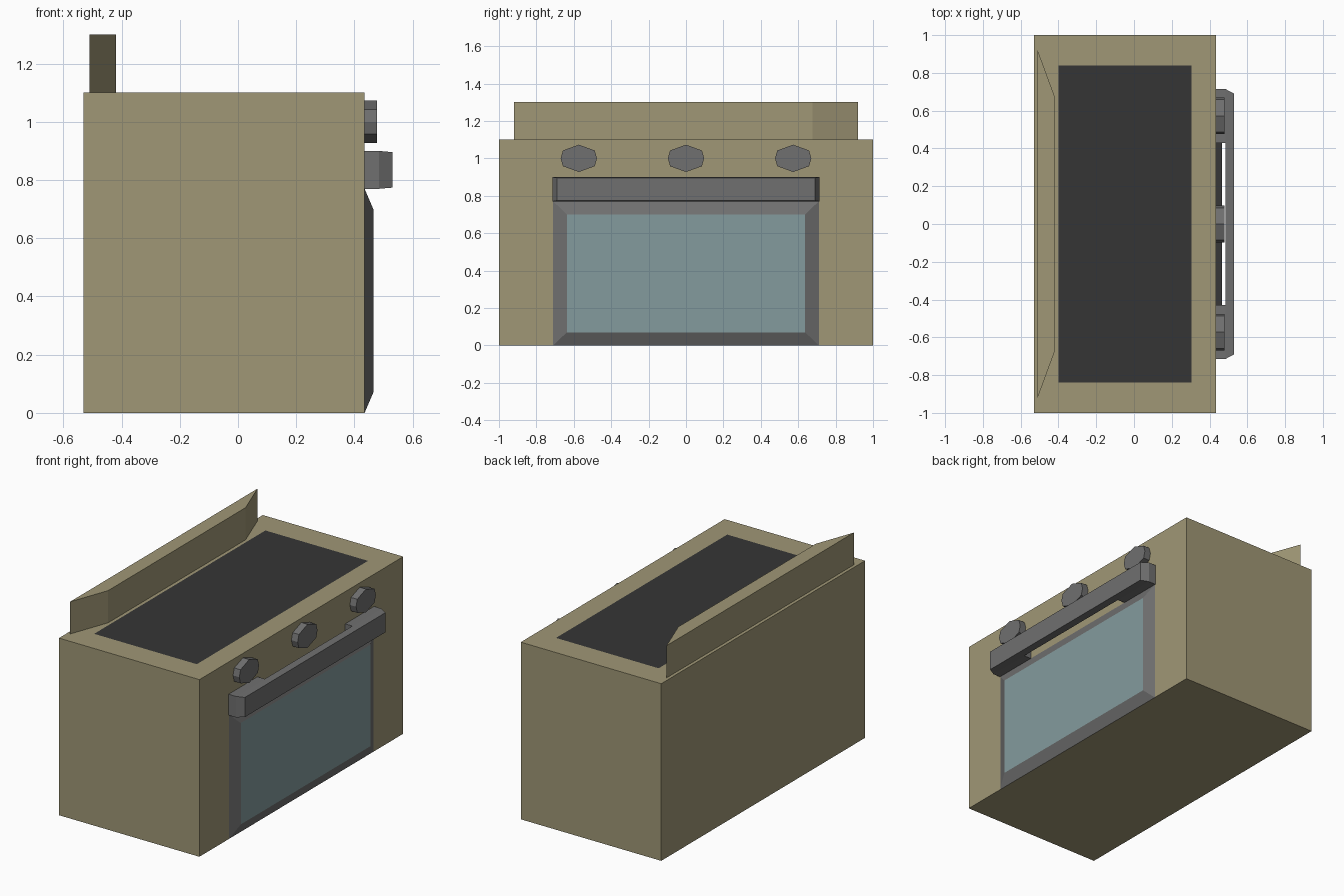
import bpy, bmesh

if "Cube" in bpy.data.objects:
    bpy.data.objects.remove(bpy.data.objects["Cube"])


def material(name, r, g, b):
    m = bpy.data.materials.new(name)
    m.diffuse_color = (r, g, b, 1)
    m.use_nodes = True
    m.node_tree.nodes["Principled BSDF"].inputs["Base Color"].default_value = m.diffuse_color
    return m


tan = material("tan_enamel", 0.35, 0.31, 0.18)
grey = material("dark_grey_metal", 0.16, 0.16, 0.16)
black = material("black_hob", 0.036, 0.036, 0.036)
glass = material("teal_glass", 0.23, 0.33, 0.34)


def loft(name, rings, mat, end_mat=None):
    """Closed solid through matching rings; the last cap may have its own material."""
    bm = bmesh.new()
    loops = [[bm.verts.new(p) for p in ring] for ring in rings]
    n = len(loops[0])
    for a, b in zip(loops, loops[1:]):
        for i in range(n):
            j = (i + 1) % n
            bm.faces.new((a[i], a[j], b[j], b[i]))
    bm.faces.new(loops[0][::-1])
    cap = bm.faces.new(loops[-1])
    cap.material_index = 1 if end_mat else 0
    bmesh.ops.recalc_face_normals(bm, faces=bm.faces)
    me = bpy.data.meshes.new(name)
    bm.to_mesh(me)
    bm.free()
    me.materials.append(mat)
    if end_mat:
        me.materials.append(end_mat)
    ob = bpy.data.objects.new(name, me)
    bpy.context.collection.objects.link(ob)
    return ob


def rect_z(x0, x1, y, z):
    return [(x0, -y, z), (x1, -y, z), (x1, y, z), (x0, y, z)]


def rect_x(x, y0, y1, z0, z1):
    return [(x, y0, z0), (x, y1, z0), (x, y1, z1), (x, y0, z1)]


FRONT = 0.435

# Body with the hob set flush into its top
loft("oven_body", [rect_z(-0.53, FRONT, 1, 0), rect_z(-0.53, FRONT, 1, 1.1),
                   rect_z(-0.40, 0.305, 0.84, 1.1)], tan, black)

# Backsplash with slanted ends
plan = [(-0.51, -0.92), (-0.42, -0.675), (-0.42, 0.675), (-0.51, 0.92)]
loft("backsplash", [[(x, y, z) for x, y in plan] for z in (1.1, 1.3)], tan)

# Door: bevelled frame around the window
loft("oven_door", [rect_x(FRONT, -0.71, 0.71, 0, 0.77),
                   rect_x(0.465, -0.637, 0.637, 0.07, 0.70)], grey, glass)

# Handle bar on two wide posts
loft("handle_bar", [rect_x(0.485, -0.714, 0.714, 0.77, 0.90),
                    rect_x(0.53, -0.69, 0.69, 0.774, 0.896)], grey)
for side, y0, y1 in (("left", -0.714, -0.43), ("right", 0.43, 0.714)):
    loft("handle_post_" + side, [rect_x(x, y0, y1, 0.77, 0.90) for x in (FRONT, 0.485)], grey)

# Three wide eight-sided knobs
outline = [(0, 0.073), (0.085, 0.042), (0.097, 0), (0.085, -0.042),
           (0, -0.073), (-0.085, -0.042), (-0.097, 0), (-0.085, 0.042)]
for i, cy in enumerate((-0.573, 0, 0.573)):
    loft(f"knob_{i + 1}", [[(x, cy + y, 1.0 + z) for y, z in outline]
                           for x in (FRONT, 0.478)], grey)
